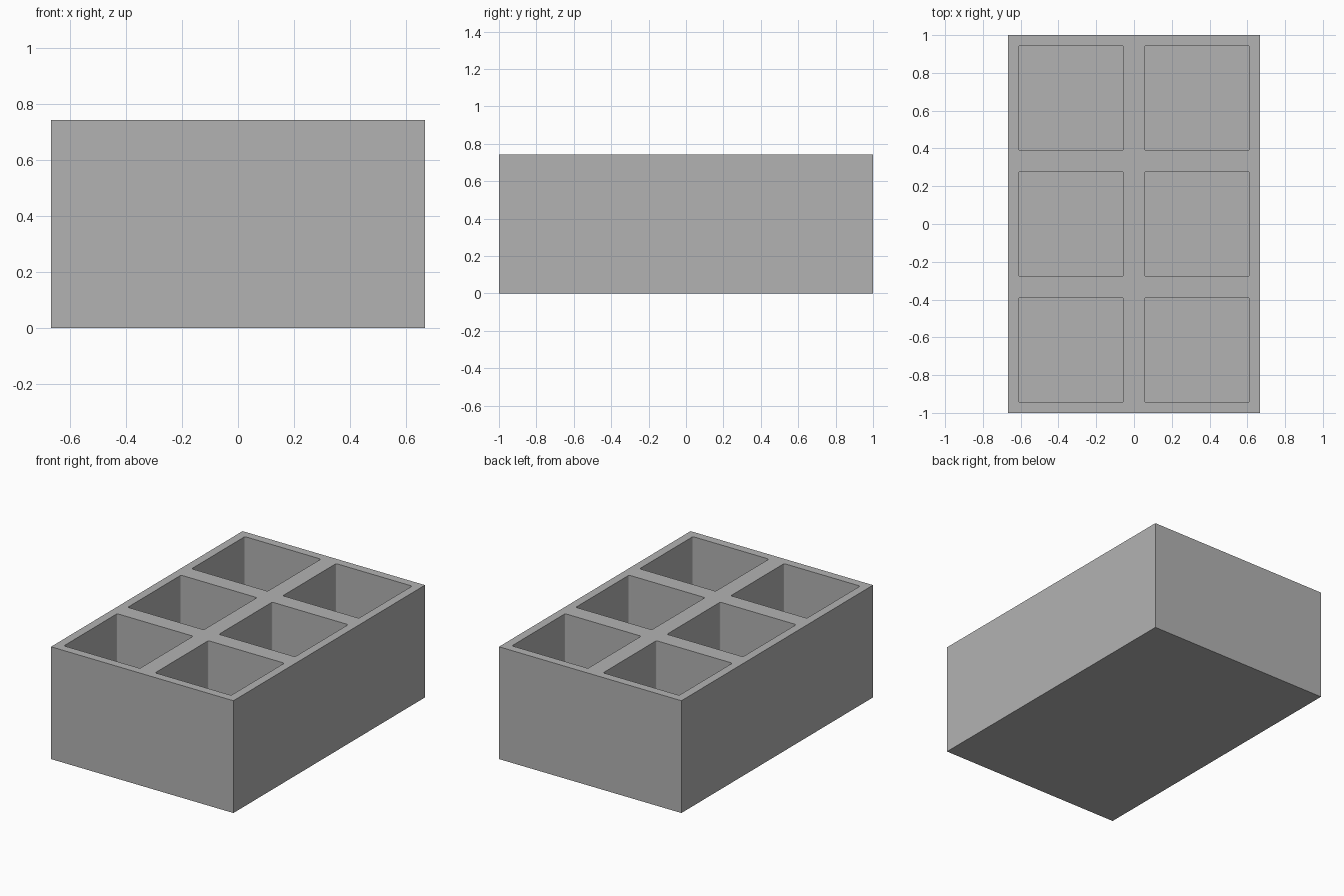
import bpy
import bmesh

cube = bpy.data.objects.get("Cube")
if cube:
    bpy.data.objects.remove(cube, do_unlink=True)

COLS, ROWS = 2, 3
CELL = 2 / 3          # square module size
HEIGHT = 0.742
WALL = 0.0555         # wall and floor thickness
CORNER = 0.01         # small rounding of the pocket corners

# Plain grey material
grey = bpy.data.materials.new("plain_grey")
grey.use_nodes = True
color = (0.45, 0.45, 0.45, 1)
grey.diffuse_color = color
grey.node_tree.nodes["Principled BSDF"].inputs["Base Color"].default_value = color

bm = bmesh.new()

# Rim: a grid of square cells at the top
points = [[bm.verts.new(((i - COLS / 2) * CELL, (j - ROWS / 2) * CELL, HEIGHT))
           for j in range(ROWS + 1)] for i in range(COLS + 1)]
cells = [bm.faces.new((points[i][j], points[i + 1][j],
                       points[i + 1][j + 1], points[i][j + 1]))
         for i in range(COLS) for j in range(ROWS)]

# Outer walls and base
border = [e for e in bm.edges if e.is_boundary]
skirt = bmesh.ops.extrude_edge_only(bm, edges=border)["geom"]
bmesh.ops.translate(bm, vec=(0, 0, -HEIGHT),
                    verts=[g for g in skirt if isinstance(g, bmesh.types.BMVert)])
bmesh.ops.contextual_create(bm, geom=[e for e in bm.edges if e.is_boundary])

# Pockets: inset each cell and sink it down to the floor
bmesh.ops.inset_individual(bm, faces=cells, thickness=WALL, use_even_offset=True)
floors = bmesh.ops.extrude_discrete_faces(bm, faces=cells)["faces"]
for floor in floors:
    for v in floor.verts:
        v.co.z = WALL

# Slightly rounded upright corners inside the pockets
uprights = {e for f in floors for v in f.verts for e in v.link_edges
            if abs(e.verts[0].co.z - e.verts[1].co.z) > WALL}
bmesh.ops.bevel(bm, geom=list(uprights), offset=CORNER, segments=3,
                profile=0.5, affect='EDGES')
bmesh.ops.recalc_face_normals(bm, faces=bm.faces[:])

mesh = bpy.data.meshes.new("compartment_tray")
bm.to_mesh(mesh)
bm.free()
mesh.materials.append(grey)
tray = bpy.data.objects.new("compartment_tray", mesh)
bpy.context.collection.objects.link(tray)
